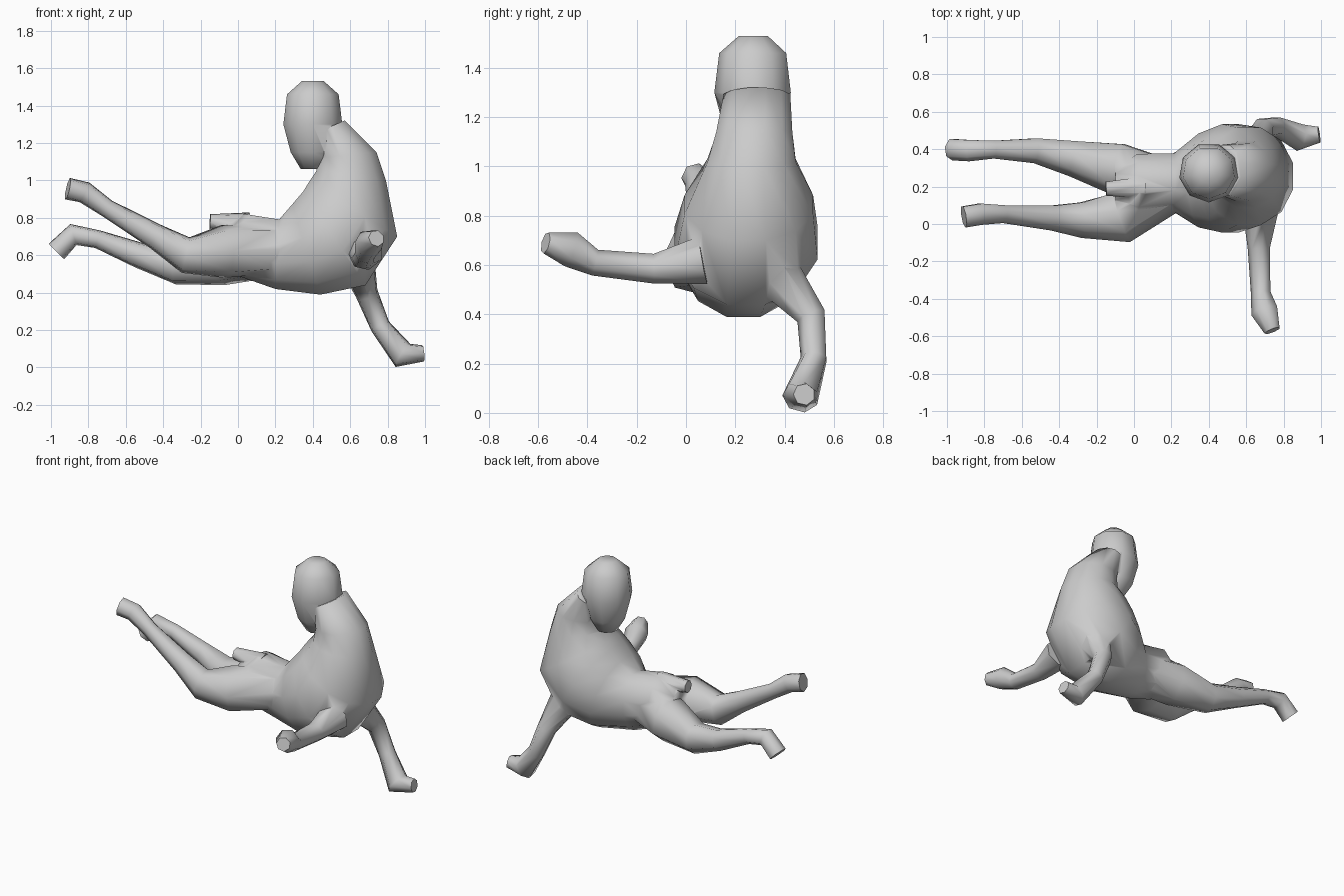
import bpy, bmesh, math
from mathutils import Vector

if "Cube" in bpy.data.objects:
    bpy.data.objects.remove(bpy.data.objects["Cube"])

X, Y = Vector((1, 0, 0)), Vector((0, 1, 0))


def loft(name, rings, sides):
    """Skin closed elliptical rings given as (centre, half axis u, half axis v)."""
    bm = bmesh.new()
    loops = []
    for c, u, v in rings:
        loops.append([bm.verts.new(c + u * math.cos(a) + v * math.sin(a))
                      for a in (2 * math.pi * (k + 0.5) / sides for k in range(sides))])
    for a, b in zip(loops, loops[1:]):
        for k in range(sides):
            j = (k + 1) % sides
            bm.faces.new((a[k], a[j], b[j], b[k]))
    bm.faces.new(loops[0][::-1])
    bm.faces.new(loops[-1])
    bmesh.ops.recalc_face_normals(bm, faces=bm.faces)
    mesh = bpy.data.meshes.new(name)
    bm.to_mesh(mesh)
    bm.free()
    ob = bpy.data.objects.new(name, mesh)
    bpy.context.collection.objects.link(ob)
    return ob


def tube(name, path, radii, side=Y, sides=7):
    """Round limb along a path, its rings squared to the direction of travel."""
    cs = [Vector(p) for p in path]
    rings = []
    for i, r in enumerate(radii):
        t = (cs[min(i + 1, len(cs) - 1)] - cs[max(i - 1, 0)]).normalized()
        u = (side - t * side.dot(t)).normalized()
        rings.append((cs[i], u * r, t.cross(u) * r))
    return loft(name, rings, sides)


# torso and neck: inner (x, z), outer (x, z), half width
profile = [
    (-0.10, 0.75, -0.10, 0.57, 0.10),
    (0.03, 0.82, 0.00, 0.49, 0.17),
    (0.22, 0.79, 0.20, 0.42, 0.16),
    (0.29, 0.87, 0.44, 0.39, 0.26),
    (0.35, 0.94, 0.68, 0.44, 0.30),
    (0.38, 0.99, 0.85, 0.70, 0.27),
    (0.42, 1.05, 0.79, 1.00, 0.185),
    (0.43, 1.12, 0.74, 1.15, 0.16),
    (0.41, 1.25, 0.57, 1.32, 0.14)]
torso = loft("body", [
    (Vector(((xi + xo) / 2, 0.2 + 0.011 * i, (zi + zo) / 2)), Y * w,
     Vector((xo - xi, 0, zo - zi)) * 0.52)
    for i, (xi, zi, xo, zo, w) in enumerate(profile)], 12)

# head hanging in front of the neck
head_z = [1.06, 1.15, 1.30, 1.46, 1.53]
head = tube("head", [(0.4, 0.275, z) for z in head_z],
            [0.065, 0.12, 0.16, 0.14, 0.06], sides=9)
tail = tube("tail", [(0.06, 0.2, 0.77), (-0.15, 0.19, 0.78)], [0.06, 0.04])

# both legs share one thickness from hip to toe
leg = [0.13, 0.145, 0.10, 0.07, 0.05, 0.06, 0.06]
near_leg = tube("near_leg", [
    (0.19, 0.19, 0.63), (-0.07, 0.04, 0.62), (-0.28, 0.025, 0.60),
    (-0.44, 0.035, 0.70), (-0.70, 0.055, 0.85), (-0.82, 0.055, 0.935),
    (-0.91, 0.04, 0.955)], leg)
far_leg = tube("far_leg", [
    (0.19, 0.22, 0.61), (-0.09, 0.30, 0.58), (-0.33, 0.355, 0.54),
    (-0.53, 0.395, 0.60), (-0.75, 0.40, 0.685), (-0.88, 0.395, 0.71),
    (-0.97, 0.40, 0.62)], leg)

# both arms share one thickness from shoulder to hand
arm = [0.10, 0.062, 0.055, 0.075, 0.045]
far_arm = tube("far_arm", [
    (0.64, 0.38, 0.55), (0.69, 0.51, 0.39), (0.76, 0.52, 0.22),
    (0.88, 0.465, 0.065), (0.99, 0.48, 0.075)], arm)
near_arm = tube("near_arm", [
    (0.68, 0.07, 0.62), (0.67, -0.13, 0.585), (0.68, -0.37, 0.61),
    (0.70, -0.47, 0.665), (0.74, -0.57, 0.69)], arm, X)

# weld everything into one skin
bpy.context.view_layer.objects.active = torso
for part in (head, tail, near_leg, far_leg, far_arm, near_arm):
    mod = torso.modifiers.new(part.name, 'BOOLEAN')
    mod.operation, mod.solver, mod.object = 'UNION', 'EXACT', part
    bpy.ops.object.modifier_apply(modifier=mod.name)
    bpy.data.objects.remove(part)

bpy.ops.object.select_all(action='DESELECT')
torso.select_set(True)
bpy.ops.object.shade_smooth_by_angle(angle=math.radians(75))
